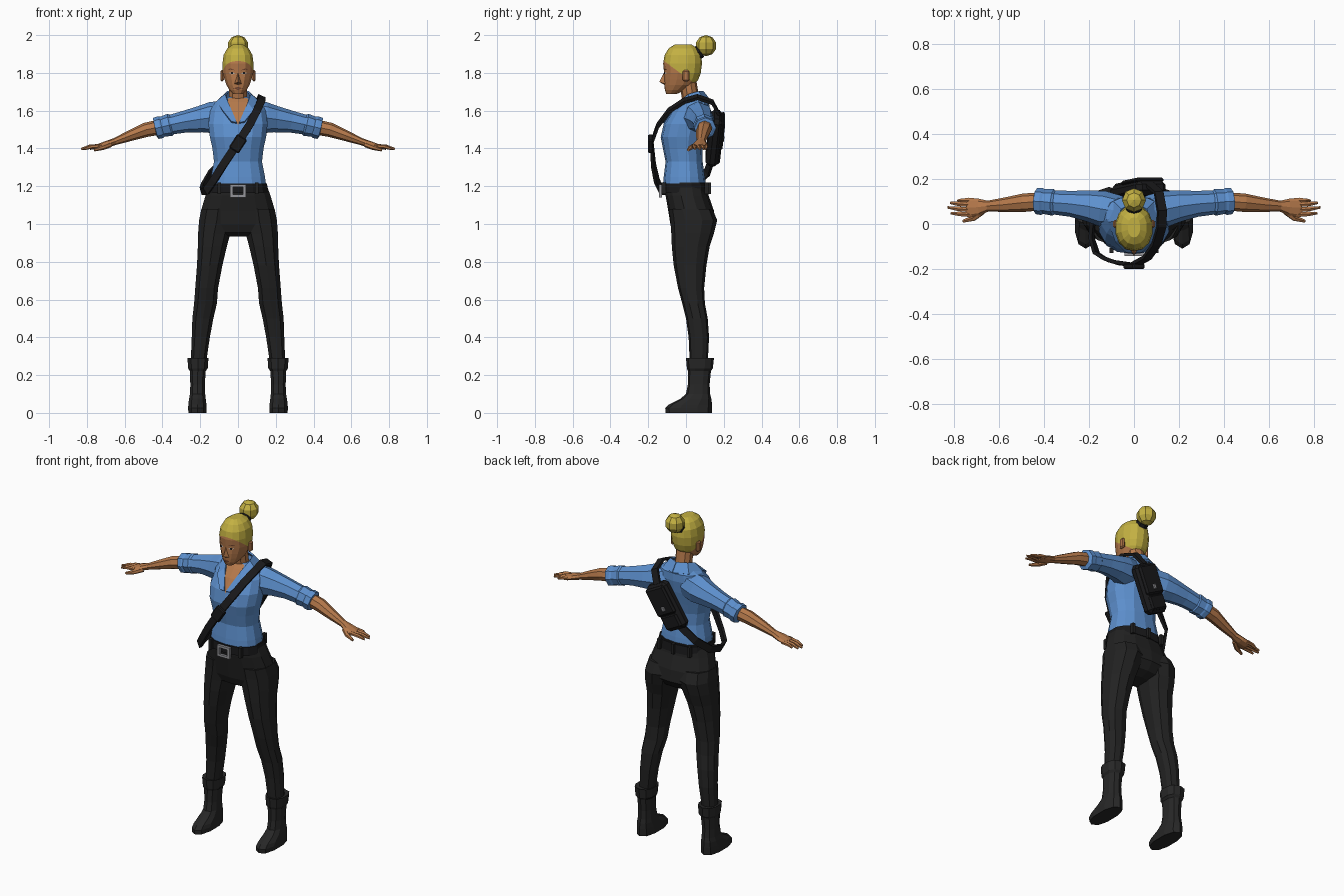
import bpy, bmesh, math
from mathutils import Vector as V, Matrix, Euler
from mathutils.bvhtree import BVHTree

if "Cube" in bpy.data.objects:
    bpy.data.objects.remove(bpy.data.objects["Cube"])


def material(name, r, g, b):
    m = bpy.data.materials.new(name)
    m.diffuse_color = (r, g, b, 1)
    m.use_nodes = True
    m.node_tree.nodes["Principled BSDF"].inputs["Base Color"].default_value = m.diffuse_color
    return m


SKIN = material("skin", .46, .19, .07)
SHADE = material("lips and brows", .17, .06, .03)
HAIR = material("blonde hair", .55, .44, .055)
SHIRT = material("blue shirt", .11, .28, .62)
PANTS = material("black trousers", .016, .016, .016)
BOOT = material("black boots", .02, .02, .02)
LEATHER = material("black leather", .010, .010, .011)
METAL = material("grey metal", .30, .30, .32)
WHITE = material("eye white", .6, .55, .5)


def finish(name, bm, *mats):
    me = bpy.data.meshes.new(name)
    bm.to_mesh(me)
    bm.free()
    ob = bpy.data.objects.new(name, me)
    bpy.context.collection.objects.link(ob)
    for m in mats:
        me.materials.append(m)
    return ob


def skin_rings(rings):
    """Bridge equal rings of points and cap both ends."""
    bm = bmesh.new()
    vs = [[bm.verts.new(p) for p in r] for r in rings]
    n = len(vs[0])
    for a, b in zip(vs, vs[1:]):
        for i in range(n):
            j = (i + 1) % n
            bm.faces.new((a[i], a[j], b[j], b[i]))
    bm.faces.new(vs[0])
    bm.faces.new(vs[-1])
    bmesh.ops.recalc_face_normals(bm, faces=bm.faces)
    return bm


def oval(c, u, v, n, power=1.0):
    pts = []
    for i in range(n):
        a = 2 * math.pi * i / n
        s, k = math.sin(a), math.cos(a)
        f = lambda t: math.copysign(abs(t) ** power, t) if abs(t) > 1e-6 else 0
        pts.append(V(c) + u * f(s) - v * f(k))
    return pts


def stack(rows, n=12, power=.85):
    """Horizontal sections: z, x centre, half width, front y, back y."""
    return skin_rings([oval((x, (f + b) / 2, z), V((w, 0, 0)), V((0, (b - f) / 2, 0)), n, power)
                       for z, x, w, f, b in rows])


def tube(pts, n=8, side=(0, 1, 0)):
    """Sections along a path: x, y, z, radius sideways, radius upwards."""
    P = [V(p[:3]) for p in pts]
    rings = []
    for i, p in enumerate(pts):
        t = (P[min(i + 1, len(P) - 1)] - P[max(i - 1, 0)]).normalized()
        u = (V(side) - t * t.dot(V(side))).normalized()
        rings.append(oval(P[i], u * p[3], t.cross(u) * p[4], n))
    return skin_rings(rings)


def box(name, loc, size, mat, rot=Matrix.Identity(4), bevel=0.0):
    bm = bmesh.new()
    bmesh.ops.create_cube(bm, size=1, matrix=rot @ Matrix.Translation(loc) @ Matrix.Diagonal((*size, 1)))
    if bevel:
        bmesh.ops.bevel(bm, geom=bm.edges[:], offset=bevel, segments=1, affect='EDGES')
    return finish(name, bm, mat)


def decal(name, polys, mat, target, lift=.003):
    """Thin sheets given as (x, z), projected on the front of a target."""
    me = target.data
    tree = BVHTree.FromPolygons([v.co for v in me.vertices], [p.vertices[:] for p in me.polygons])
    bm = bmesh.new()
    for poly in polys:
        vs = []
        for x, z in poly:
            hit = tree.ray_cast(V((x, -1, z)), V((0, 1, 0)))[0]
            vs.append(bm.verts.new((x, (hit.y if hit else -.02) - lift, z)))
        f = bm.faces.new(vs)
        f.normal_update()
        if f.normal.y > 0:
            f.normal_flip()
    return finish(name, bm, mat)


def centred(rows):
    return [(r[0], 0) + tuple(r[1:]) for r in rows]


# Head: one shell, cut along a slanting hairline
bm = stack(centred([(1.688, .026, -.104, -.05), (1.71, .047, -.112, 0), (1.735, .062, -.115, .04),
                    (1.765, .073, -.117, .066), (1.80, .083, -.116, .078), (1.85, .084, -.121, .085),
                    (1.895, .078, -.113, .08), (1.93, .058, -.092, .06), (1.95, .028, -.06, .03)]), 14, .92)
co, no = V((0, -.12, 1.865)), V((0, .11, .15))
bmesh.ops.bisect_plane(bm, geom=bm.verts[:] + bm.edges[:] + bm.faces[:], plane_co=co, plane_no=no)
for f in bm.faces:
    f.material_index = int((f.calc_center_median() - co).dot(no) > 0)
head = finish("head", bm, SKIN, HAIR)
finish("neck", tube([(0, .04, 1.58, .06, .055), (0, .025, 1.66, .05, .045), (0, .01, 1.75, .05, .046)], 10, (1, 0, 0)), SKIN)
bm = bmesh.new()
bmesh.ops.create_uvsphere(bm, u_segments=8, v_segments=5, radius=.056, matrix=Matrix.Translation((0, .106, 1.944)))
finish("hair_bun", bm, HAIR)
finish("hair_tie", tube([(0, .045, 1.892, .036, .036), (0, .075, 1.915, .036, .036)], 8, (1, 0, 0)), LEATHER)

# Face details
bm = bmesh.new()
a, b, c, d, e = [bm.verts.new(p) for p in ((0, -.112, 1.81), (-.019, -.11, 1.742), (.019, -.11, 1.742),
                                           (0, -.141, 1.752), (0, -.11, 1.735))]
for f in ((a, b, d), (a, d, c), (b, e, d), (e, c, d)):
    bm.faces.new(f)
bmesh.ops.recalc_face_normals(bm, faces=bm.faces)
finish("nose", bm, SKIN)
decal("lips", [[(-.024, 1.719), (0, 1.726), (.024, 1.719), (0, 1.709)]], SHADE, head, .005)
for s, side in ((1, "left"), (-1, "right")):
    decal(side + "_eye", [[(s * .016, 1.796), (s * .03, 1.805), (s * .049, 1.80), (s * .032, 1.792)]], WHITE, head)
    decal(side + "_iris", [[(s * .026, 1.793), (s * .026, 1.804), (s * .038, 1.804), (s * .038, 1.793)]], LEATHER, head, .005)
    decal(side + "_brow", [[(s * .013, 1.813), (s * .04, 1.824), (s * .056, 1.815), (s * .04, 1.817)]], SHADE, head, .004)
    box(side + "_ear", (s * .084, .0, 1.785), (.018, .035, .06), SKIN, bevel=.007)

# Shirt body, open neckline and collar
torso = finish("shirt_body", stack(centred([
    (1.205, .152, -.122, .105), (1.25, .146, -.118, .10), (1.33, .13, -.108, .088), (1.40, .138, -.122, .088),
    (1.46, .152, -.134, .10), (1.53, .16, -.118, .115), (1.60, .15, -.075, .125), (1.645, .125, -.035, .122),
    (1.672, .07, -.01, .10)]), 14), SHIRT)
decal("neckline_skin", [[(0, 1.525), (s * .012, 1.55), (0, 1.56)] for s in (1, -1)] +
      [[(0, 1.56), (s * .012, 1.55), (s * .035, 1.60), (0, 1.60)] for s in (1, -1)] +
      [[(0, 1.60), (s * .035, 1.60), (s * .055, 1.645), (0, 1.645)] for s in (1, -1)] +
      [[(0, 1.645), (s * .055, 1.645), (s * .05, 1.668), (0, 1.668)] for s in (1, -1)], SKIN, torso, .005)
inner = [(0, .09, 1.70), (.055, .065, 1.70), (.066, .015, 1.685), (.05, -.045, 1.64), (.006, -.122, 1.535)]
outer = [(0, .128, 1.65), (.085, .095, 1.65), (.112, .01, 1.645), (.082, -.078, 1.60), (.035, -.124, 1.54)]
for s, side in ((1, "left"), (-1, "right")):
    bm = bmesh.new()
    rows = [[bm.verts.new((s * x, y, z)) for x, y, z in r] for r in (inner, outer)]
    for i in range(4):
        bm.faces.new((rows[0][i], rows[0][i + 1], rows[1][i + 1], rows[1][i]))
    bmesh.ops.recalc_face_normals(bm, faces=bm.faces)
    ob = finish(side + "_collar", bm, SHIRT)
    m = ob.modifiers.new("thickness", 'SOLIDIFY')
    m.thickness, m.offset = .01, 0

# Arms, legs and boots, built once per side
fingers = [(.105, .785, .104), (.085, .818, .094), (.062, .83, .074), (.042, .815, .048)]
for s, side in ((1, "left"), (-1, "right")):
    flip = lambda pts: [(s * p[0],) + tuple(p[1:]) for p in pts]
    finish(side + "_sleeve", tube(flip([
        (.06, .055, 1.575, .07, .08), (.14, .068, 1.563, .08, .083), (.20, .08, 1.555, .07, .07),
        (.28, .09, 1.542, .058, .058), (.36, .096, 1.525, .053, .052), (.41, .1, 1.513, .048, .046)])), SHIRT)
    finish(side + "_rolled_cuff", tube(flip([
        (.345, .096, 1.528, .048, .048), (.36, .096, 1.525, .059, .06), (.40, .1, 1.515, .055, .054),
        (.41, .1, 1.513, .06, .059), (.435, .102, 1.506, .058, .058), (.44, .102, 1.505, .04, .04)])), SHIRT)
    finish(side + "_forearm_and_palm", tube(flip([
        (.42, .1, 1.512, .04, .04), (.49, .095, 1.498, .041, .038), (.57, .086, 1.468, .033, .029),
        (.65, .08, 1.437, .024, .019), (.69, .075, 1.424, .038, .018), (.735, .073, 1.412, .044, .014),
        (.745, .073, 1.41, .04, .011)])), SKIN)
    for i, (y0, x1, y1) in enumerate(fingers):
        finish(f"{side}_finger_{i + 1}", tube(flip([
            (.72, y0, 1.414, .012, .011), ((.72 + x1) / 2 + .01, (y0 + y1) / 2, 1.409, .0115, .011),
            (x1, y1, 1.397, .006, .006)]), 6), SKIN)
    finish(side + "_thumb", tube(flip([
        (.675, .055, 1.42, .014, .014), (.715, .026, 1.405, .014, .013), (.762, .012, 1.391, .007, .007)]), 6), SKIN)

    leg = [(1.08, .105, .093, -.09, .14), (1.02, .112, .098, -.083, .165), (.95, .126, .089, -.078, .148),
           (.88, .136, .08, -.075, .125), (.78, .15, .07, -.065, .108), (.66, .166, .063, -.042, .096),
           (.58, .172, .063, -.02, .1), (.50, .186, .058, 0, .115), (.40, .197, .05, .014, .122),
           (.26, .21, .042, .02, .115)]
    finish(side + "_trouser_leg", stack([(z, s * x, w, f, b) for z, x, w, f, b in leg], 10), PANTS)
    boot = [(.285, .212, .046, .012, .135), (.29, .212, .058, .0, .148), (.235, .212, .054, .005, .142),
            (.222, .213, .044, .01, .132), (.15, .214, .04, .01, .125), (.10, .214, .042, 0, .128),
            (.075, .215, .046, -.03, .134), (.045, .215, .05, -.09, .138), (.025, .215, .051, -.11, .138),
            (0, .215, .05, -.108, .138)]
    finish(side + "_boot", stack([(z, s * x, w, f, b) for z, x, w, f, b in boot], 10), BOOT)

# Hips, belt and buckle
finish("trouser_hips", stack(centred([
    (1.22, .15, -.112, .108), (1.15, .176, -.108, .12), (1.07, .2, -.094, .148), (1.0, .207, -.083, .155),
    (.955, .17, -.065, .12), (.935, .06, -.03, .07)]), 14), PANTS)
finish("belt", stack(centred([(1.165, .163, -.128, .122), (1.215, .157, -.128, .118)]), 14), LEATHER)
for x, y in ((.1, -.118), (-.1, -.118), (.1, .11), (-.1, .11), (0, .122)):
    box("belt_loop", (x, y, 1.19), (.018, .022, .062), PANTS)
for sgn in (1, -1):
    box("buckle_side", (sgn * .034, -.134, 1.175), (.015, .016, .068), METAL)
    box("buckle_bar", (0, -.134, 1.175 + sgn * .027), (.068, .016, .014), METAL)

# Strap: a flat band following a path around the body
path = [V(p) for p in ((.07, .175, 1.58), (.11, .14, 1.645), (.124, .06, 1.672), (.123, -.01, 1.652),
                       (.10, -.09, 1.60), (.058, -.15, 1.52), (0, -.182, 1.43), (-.08, -.172, 1.31),
                       (-.13, -.155, 1.23), (-.168, -.13, 1.175), (-.19, -.06, 1.175), (-.182, .03, 1.2),
                       (-.14, .11, 1.27), (-.06, .14, 1.35))]
rings = []
for i, p in enumerate(path):
    t = (path[min(i + 1, len(path) - 1)] - path[max(i - 1, 0)]).normalized()
    o = p - V((0, .03, 1.4))
    o.z *= 1 if o.z > 0 else .3
    o = (o - t * o.dot(t)).normalized()
    w = t.cross(o) * .021
    rings.append([p + w + o * .008, p - w + o * .008, p - w - o * .008, p + w - o * .008])
finish("shoulder_strap", skin_rings(rings), LEATHER)
tilt = Matrix.Translation((0, -.188, 1.425)) @ Euler((0, math.radians(33), 0)).to_matrix().to_4x4()
box("strap_buckle", (0, 0, 0), (.062, .026, .085), LEATHER, tilt, .006)

# Bag on the back, tilted along the strap
M = Matrix.Translation((.018, .15, 1.455)) @ Euler((-.1, math.radians(28), 0)).to_matrix().to_4x4()
box("bag_body", (0, 0, 0), (.15, .07, .285), LEATHER, M, .022)
box("bag_flap", (0, .034, .045), (.135, .024, .17), LEATHER, M, .01)
box("bag_pocket", (0, .03, -.085), (.115, .022, .085), LEATHER, M, .009)
box("bag_clasp", (0, .047, .0), (.024, .01, .028), METAL, M, .004)
